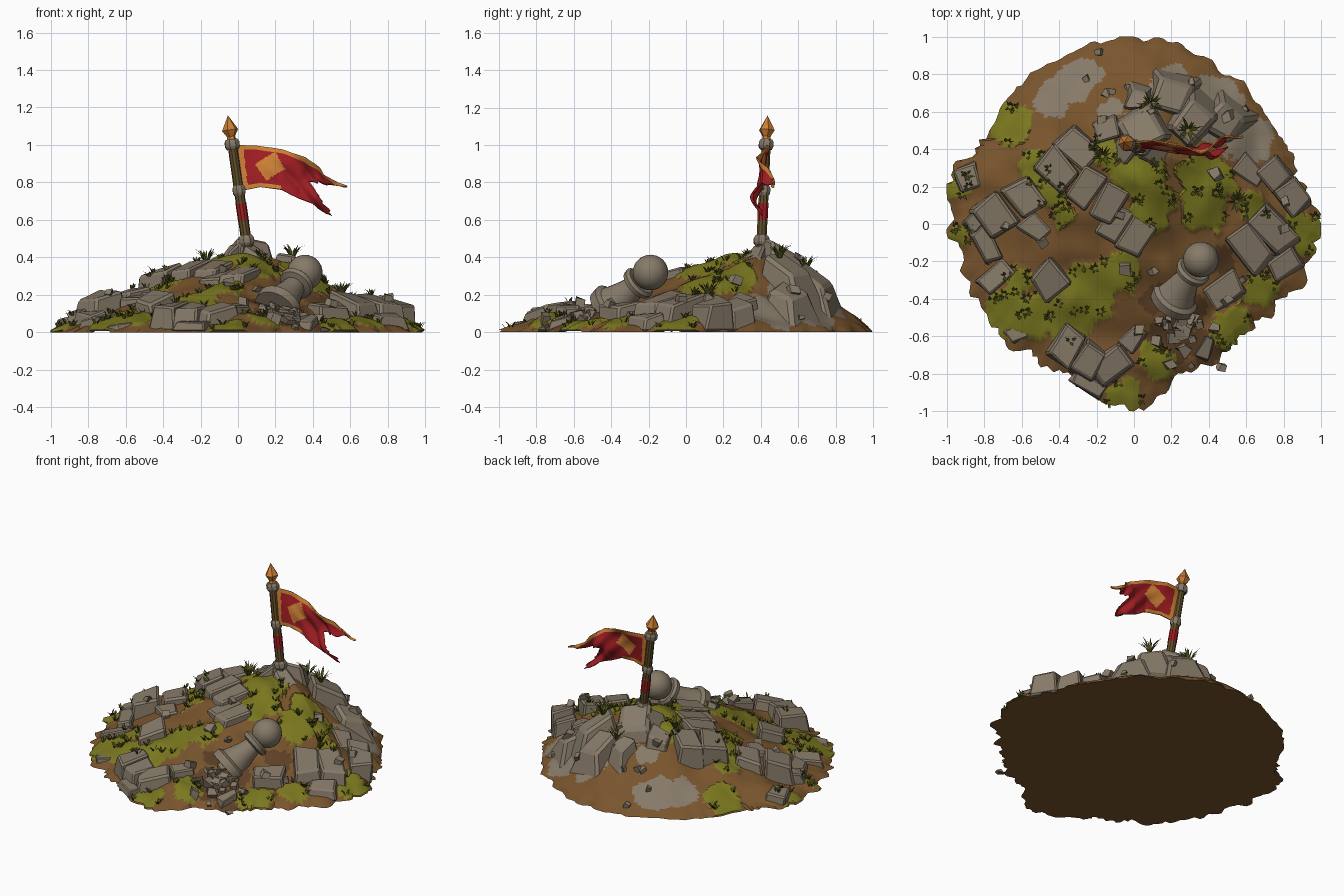
import bpy, bmesh, math, random
from mathutils import Vector, Matrix, noise
from mathutils.bvhtree import BVHTree

random.seed(7)
if "Cube" in bpy.data.objects:
    bpy.data.objects.remove(bpy.data.objects["Cube"], do_unlink=True)


def material(name, *rgb):
    mat = bpy.data.materials.new(name)
    mat.use_nodes = True
    mat.diffuse_color = (*rgb, 1)
    mat.node_tree.nodes["Principled BSDF"].inputs["Base Color"].default_value = (*rgb, 1)
    return mat


soil = material("brown_soil", .19, .09, .026)
dark_soil = material("dark_soil", .11, .052, .018)
moss = material("green_moss", .2, .19, .014)
stone = material("grey_stone", .24, .195, .14)
dark_stone = material("dark_stone", .12, .095, .07)
grass = material("dark_grass", .075, .08, .009)
wood = material("old_wood", .12, .075, .022)
red = material("red_cloth", .34, .012, .016)
orange = material("orange_trim", .6, .21, .035)


def finish(name, bm, *mats, smooth=None):
    """Turn a bmesh into a named object."""
    mesh = bpy.data.meshes.new(name)
    bm.to_mesh(mesh)
    bm.free()
    obj = bpy.data.objects.new(name, mesh)
    bpy.context.collection.objects.link(obj)
    for mat in mats:
        mesh.materials.append(mat)
    if smooth:
        bpy.ops.object.select_all(action='DESELECT')
        obj.select_set(True)
        bpy.context.view_layer.objects.active = obj
        bpy.ops.object.shade_smooth_by_angle(angle=math.radians(smooth))
    return obj


def curve_at(points, t):
    """Linear interpolation through keyed points."""
    for a, b in zip(points, points[1:]):
        if t <= b[0]:
            f = (t - a[0]) / (b[0] - a[0])
            return [p + (q - p) * f for p, q in zip(a[1:], b[1:])]
    return points[-1][1:]


# Mound: rings shrink from an uneven outline to an off-centre summit
PEAK = Vector((.05, .42))
RADII = [1, .9, .9, .93, .95, .99, 1, .98, .96, .95, .92, 1.02,
         .98, .92, .94, .89, .87, .93, 1, .88, .83, .85, .87, .94]
SLOPE = [(0, .42), (.15, .385), (.3, .32), (.6, .175), (.8, .085), (.95, .03), (1, 0)]
MOSS = [(-.67, .53, .12), (-.95, .22, .09), (-.53, .3, .1), (-.45, .17, .09), (-.38, .05, .06),
        (-.68, -.48, .13), (-.5, -.47, .13), (-.35, -.52, .13), (-.25, -.36, .16), (-.08, -.25, .12),
        (-.62, -.3, .08), (.03, .25, .14), (.11, .1, .12), (.38, .1, .14), (.36, .27, .12),
        (.47, .22, .08), (.65, .08, .08), (.93, -.05, .12), (.68, -.34, .09), (.52, -.55, .12),
        (-.05, -.93, .11), (.12, -.74, .1), (-.15, .4, .09), (-.92, -.05, .06)]
SLABS = [(-.42, .68, .1), (-.33, .75, .11), (-.24, .8, .07), (.2, .72, .13), (.42, .62, .17),
         (.6, .45, .13), (.05, .5, .12), (-.13, .62, .06)]
DAMP = [(.2, -.63, .13), (.38, -.66, .1), (.3, -.47, .1), (.12, -.4, .08), (.45, -.2, .08)]


def inside(blobs, x, y):
    wobble = noise.noise(Vector((x * 9, y * 9, 2))) * .05 + noise.noise(Vector((x * 30, y * 30, 5))) * .025
    return any(math.hypot(x - bx, y - by) + wobble < r for bx, by, r in blobs)


def outline(angle, t=1):
    k = angle / math.tau * len(RADII)
    i = int(k)
    f = k - i
    r = RADII[i % 24] * (1 - f) + RADII[(i + 1) % 24] * f
    d = Vector((math.cos(angle), math.sin(angle)))
    rough = (.03 if d.y > .5 else .07) * t ** 12
    r += rough * (noise.noise(Vector((d.x * 9, d.y * 9, 1))) + .5 * noise.noise(Vector((d.x * 24, d.y * 24, 4))))
    return Vector([max(-1, min(1, c)) for c in d * r])


def build_mound(segments=240, rings=80):
    bm = bmesh.new()
    loops = []
    for j in range(1, rings + 1):
        t = j / rings
        loop = []
        for i in range(segments):
            p = PEAK.lerp(outline(math.tau * i / segments, t), t)
            z = curve_at(SLOPE, t)[0]
            z += .03 * noise.noise(Vector((p.x * 6, p.y * 6, 0))) * min(1, (1 - t) * 6)
            if inside(MOSS, *p):
                z += .012
            loop.append(bm.verts.new((*p, max(z, 0))))
        loops.append(loop)
    top = bm.verts.new((*PEAK, SLOPE[0][1]))
    for i in range(segments):
        k = (i + 1) % segments
        bm.faces.new((top, loops[0][i], loops[0][k]))
        for a, b in zip(loops, loops[1:]):
            bm.faces.new((a[i], b[i], b[k], a[k]))
    for face in bm.faces:
        x, y, _ = face.calc_center_median()
        for index, blobs in ((3, DAMP), (2, SLABS), (1, MOSS)):
            if inside(blobs, x, y):
                face.material_index = index
    bm.faces.new([bm.verts.new((v.co.x, v.co.y, 0)) for v in loops[-1][::-1]])
    tree = BVHTree.FromBMesh(bm)
    finish("mound", bm, soil, moss, stone, dark_soil, smooth=40)
    return tree


surfaces = [build_mound()]


def ground(x, y):
    hits = [tree.ray_cast(Vector((x, y, 3)), Vector((0, 0, -1)))[0] for tree in surfaces]
    return max([hit.z for hit in hits if hit], default=0)


# Rocks: tapered, jittered, bevelled blocks split by cracks
def add_block(bm, x, y, top, length, width, turn, taper, tilt):
    base = max(.006, ground(x, y) - .14)
    made = bmesh.ops.create_cube(bm, size=1)["verts"]
    out = (Vector((x, y)) - PEAK).normalized()
    spin = Matrix.Rotation(turn, 2)
    for v in made:
        upper = v.co.z > 0
        k = taper if upper else 1.05
        flat = spin @ Vector((v.co.x * length * k, v.co.y * width * k))
        flat += Vector((random.uniform(-1, 1), random.uniform(-1, 1))) * .018
        z = top - tilt * flat.dot(out) + random.uniform(-.015, .015) if upper else base
        v.co = (x + flat.x, y + flat.y, max(z, base))
    edges = list({e for v in made for e in v.link_edges})
    bmesh.ops.bevel(bm, geom=edges, offset=min(length, width) * .07, segments=1, affect='EDGES')


def rocks(name, table, taper, tilt, crack):
    bm = bmesh.new()
    for x, y, top, length, width, degrees in table:
        turn = math.radians(degrees)
        pieces = max(1, round(length / crack))
        for i in range(pieces):
            d = ((i + .5) / pieces - .5) * length
            add_block(bm, x + d * math.cos(turn), y + d * math.sin(turn), top + random.uniform(-.012, .012),
                      length / pieces * 1.08, width * random.uniform(.9, 1.1), turn, taper, tilt)
    for v in bm.verts:
        v.co = (max(-1, min(1, v.co.x)), max(-1, min(1, v.co.y)), max(v.co.z, .004))
    tree = BVHTree.FromBMesh(bm)
    finish(name, bm, stone)
    return tree


terraces = rocks("terrace_rocks", [
    (-.35, .35, .35, .32, .25, 45), (-.19, .15, .36, .28, .22, -35), (-.04, -.03, .32, .28, .21, -35),
    (-.66, .09, .22, .36, .23, 35), (-.53, -.02, .2, .16, .14, -40), (-.45, -.3, .19, .18, .18, 40),
    (.68, -.08, .19, .31, .26, 42), (.8, .2, .15, .32, .15, -50), (.48, -.35, .16, .2, .15, 35),
    (.62, .28, .19, .18, .13, -45)], .86, .28, .18)
ring = rocks("outer_rocks", [
    (-.88, .25, .1, .13, .13, 20), (-.79, -.11, .11, .2, .14, -60), (-.73, -.27, .09, .2, .12, 40),
    (-.62, -.58, .06, .1, .08, 30), (-.3, -.69, .14, .28, .2, -32), (-.12, -.75, .15, .2, .18, 38),
    (0, -.61, .14, .13, .11, 50), (-.24, -.85, .06, .16, .08, -30), (.38, -.66, .07, .1, .08, 60),
    (.8, -.22, .1, .16, .12, 35), (-.84, .02, .11, .13, .11, 50)], .86, .18, .16)
summit = rocks("summit_rocks", [
    (.04, .5, .46, .26, .24, 30), (-.04, .39, .43, .22, .17, 50), (.12, .37, .435, .2, .15, -25),
    (.2, .69, .3, .22, .28, 75), (.31, .55, .36, .24, .3, -40), (.48, .55, .24, .26, .3, -40),
    (.02, .67, .32, .15, .17, 80), (-.14, .5, .37, .15, .14, 20)], .62, .62, .4)
surfaces += [terraces, ring, summit]

# Rubble scattered below the fallen pillar and over the slopes
bm = bmesh.new()
for i in range(46):
    if i < 24:
        x, y = random.gauss(.2, .12), random.gauss(-.56, .08)
    else:
        angle = random.random() * math.tau
        x, y = PEAK.lerp(outline(angle), random.uniform(.3, .9))
    size = random.uniform(.025, .055)
    place = Matrix.Translation((x, y, ground(x, y) + size * .1)) @ Matrix.Rotation(random.random() * 6, 4, 'Z')
    made = bmesh.ops.create_cube(bm, size=size, matrix=place @ Matrix.Rotation(.4, 4, 'X'))["verts"]
    for v in made:
        v.co += Vector([random.uniform(-.2, .2) * size for _ in range(3)])
        v.co.z = max(v.co.z, .004)
for face in bm.faces:
    face.material_index = face.index % 4 == 0
finish("rubble", bm, stone, dark_stone)


# Lathe helper shared by the pillar and the pole
def lathe(name, profile, start, end, mats, sides, smooth=None, rule=None):
    bm = bmesh.new()
    rows = [[bm.verts.new((r * math.cos(math.tau * i / sides), r * math.sin(math.tau * i / sides), s))
             for i in range(sides)] for r, s in profile]
    for n, (a, b) in enumerate(zip(rows, rows[1:])):
        for i in range(sides):
            k = (i + 1) % sides
            bm.faces.new((a[i], a[k], b[k], b[i])).material_index = rule(n) if rule else 0
    bmesh.ops.remove_doubles(bm, verts=bm.verts, dist=.0001)
    axis = Vector(end) - Vector(start)
    bm.transform(Matrix.Translation(start) @ axis.to_track_quat('Z', 'Y').to_matrix().to_4x4())
    finish(name, bm, *mats, smooth=smooth)


# Fallen pillar with a ball head
ball = [(.095 * math.sin(a), .345 - .095 * math.cos(a)) for a in [.5 + (math.pi - .5) * i / 12 for i in range(13)]]
lathe("fallen_pillar", [(0, 0), (.125, 0), (.13, .05), (.105, .065), (.095, .09), (.07, .17), (.06, .22),
                        (.09, .23), (.095, .255), (.08, .27)] + ball,
      (.2, -.42, .115), (.35, -.2, .31), [stone], 24, smooth=35)

# Flag pole, collars and spear tip
foot, head = Vector((.055, .4, .42)), Vector((-.035, .43, 1.03))
span = (head - foot).length
lathe("flag_pole", [(.028, 0), (.028, .17), (.029, .18), (.029, .27), (.027, .28), (.025, span)],
      foot, head, [wood, red], 10, rule=lambda n: int(n == 2))
for label, at, r in (("lower", .07, .044), ("middle", .34, .036), ("upper", .59, .042)):
    lathe(label + "_collar", [(0, -.027), (r * .8, -.027), (r, -.012), (r, .012), (r * .8, .027), (0, .027)],
          foot.lerp(head, at / span), head, [stone], 8)
lathe("spear_tip", [(0, 0), (.025, 0), (.022, .015), (.044, .05), (0, .13)],
      head, head + (head - foot), [orange], 6)

# Waving swallow-tailed banner: upper and lower edges as (u, x, y, z)
UPPER = [(0, -.02, .435, 1), (.2, .1, .445, .995), (.45, .25, .43, .97), (.6, .36, .4, .935),
         (.75, .43, .42, .88), (.82, .46, .43, .84), (1, .58, .48, .775)]
LOWER = [(0, .02, .42, .755), (.2, .12, .4, .775), (.45, .23, .37, .76), (.65, .32, .4, .715),
         (.8, .4, .37, .685), (1, .5, .41, .62)]
bm = bmesh.new()
NU, NV = 60, 40
grid = []
for i in range(NU + 1):
    row = []
    for j in range(NV + 1):
        v = j / NV
        ragged = .05 * noise.noise(Vector((v * 14, 0, 3)))
        u = i / NU * (1 - .3 * (1 - abs(2 * v - 1)) + ragged)
        p = Vector(curve_at(UPPER, u)).lerp(Vector(curve_at(LOWER, u)), v)
        p.y += .025 * math.sin(u * 9 + v * 5) * u + .022 * math.sin(u * 18 - v * 13) * u * u
        row.append((bm.verts.new(p), u, v))
    grid.append(row)
for i in range(NU):
    for j in range(NV):
        corners = (grid[i][j], grid[i + 1][j], grid[i + 1][j + 1], grid[i][j + 1])
        u, v = (sum(c[n] for c in corners) / 4 for n in (1, 2))
        border = u < .075 or v < .1 or (v > .9 and u < .45)
        patch = abs(u - .32 + (v - .45) * .12) / .15 + abs(v - .46) / .37 < 1
        bm.faces.new([c[0] for c in corners]).material_index = int(border or patch)
banner = finish("banner", bm, red, orange, smooth=30)
thick = banner.modifiers.new("thickness", 'SOLIDIFY')
thick.thickness = .008

# Grass tufts: bent, tapering blades
bm = bmesh.new()


def tuft(x, y, height, blades):
    z = ground(x, y)
    for _ in range(blades):
        a = random.random() * math.tau
        out, side = Vector((math.cos(a), math.sin(a), 0)), Vector((-math.sin(a), math.cos(a), 0))
        h = height * random.uniform(.6, 1.1)
        root = Vector((x, y, z)) + out * .01
        mid = root + out * h * .35 + Vector((0, 0, h * .65))
        tip = root + out * h * random.uniform(.6, 1) + Vector((0, 0, h))
        w = side * .005
        l0, r0, l1, r1, end = [bm.verts.new(p) for p in (root - w, root + w, mid - w, mid + w, tip)]
        bm.faces.new((l0, r0, r1, l1))
        bm.faces.new((l1, r1, end))


for x, y in ((.09, .64), (.29, .5), (-.17, .36), (.55, .12)):
    tuft(x, y, .075, 28)
for bx, by, r in MOSS:
    for _ in range(5):
        a = random.random() * math.tau
        x, y = bx + r * .8 * math.cos(a), by + r * .8 * math.sin(a)
        if ground(x, y) > .01:
            tuft(x, y, .03, 7)
for v in bm.verts:
    v.co.x, v.co.y = max(-1, min(1, v.co.x)), max(-1, min(1, v.co.y))
finish("grass_tufts", bm, grass)
